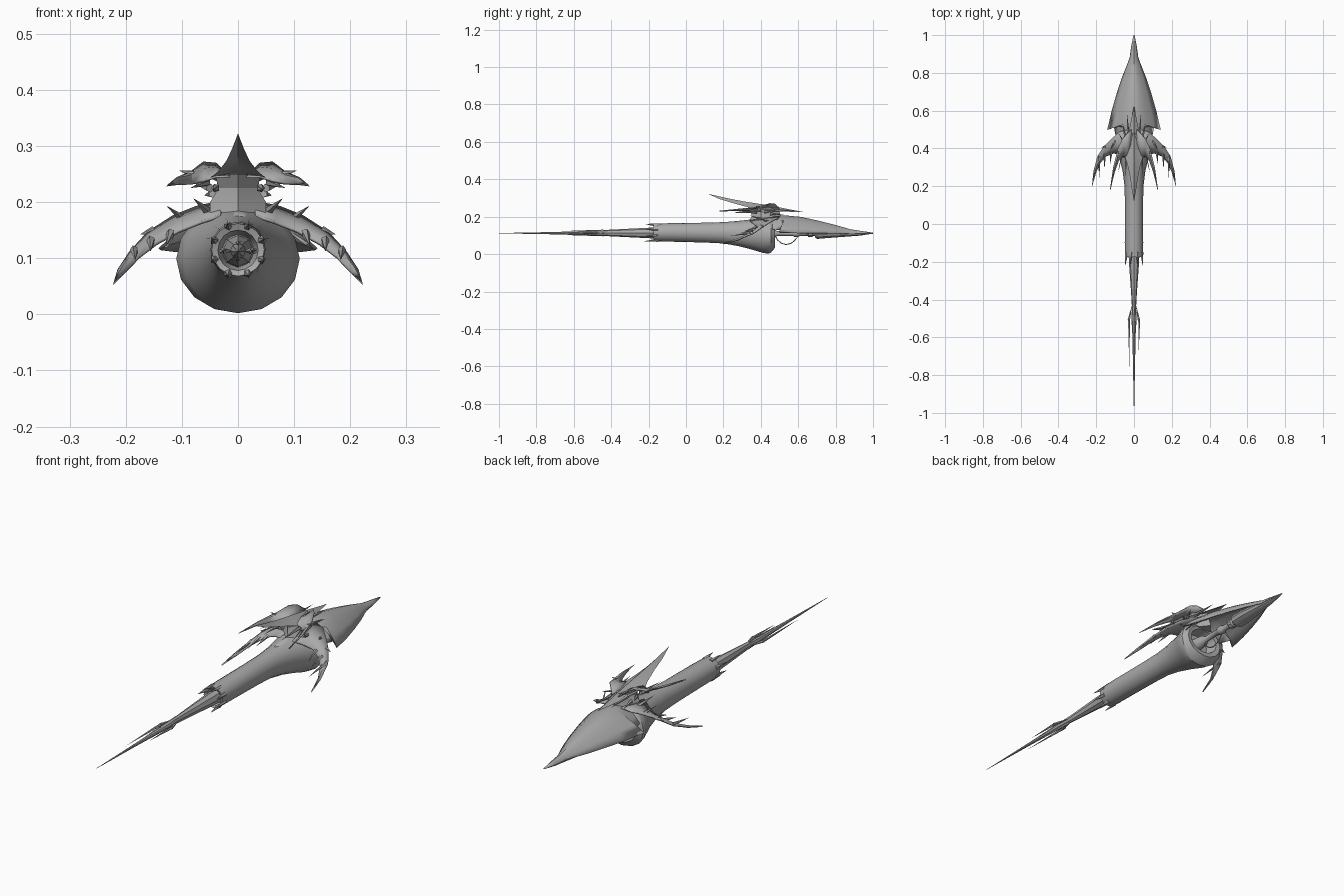
import bpy, bmesh, math
from mathutils import Vector

metal = bpy.data.materials.new("dull grey metal")
metal.diffuse_color = (0.4, 0.4, 0.4, 1)
parts = []


def finish(name, bm, mirror=False, thick=0):
    bmesh.ops.remove_doubles(bm, verts=bm.verts, dist=0.00005)
    bmesh.ops.recalc_face_normals(bm, faces=bm.faces)
    me = bpy.data.meshes.new(name)
    bm.to_mesh(me)
    bm.free()
    me.materials.append(metal)
    ob = bpy.data.objects.new(name, me)
    bpy.context.collection.objects.link(ob)
    if thick:
        so = ob.modifiers.new("thickness", 'SOLIDIFY')
        so.thickness = thick
        so.offset = 0
    if mirror:
        ob.modifiers.new("mirror", 'MIRROR')
    parts.append(ob)
    return ob


def bridge(bm, rows, closed):
    """Join rows of points with quads."""
    vs = [[bm.verts.new(p) for p in r] for r in rows]
    n = len(rows[0])
    for a, b in zip(vs, vs[1:]):
        for i in range(n if closed else n - 1):
            j = (i + 1) % n
            bm.faces.new((a[i], a[j], b[j], b[i]))
    if closed:
        bm.faces.new(vs[0])
        bm.faces.new(vs[-1][::-1])


def lathe(name, rings, n=16):
    """Rings of (y, half width, half height, centre z) along y."""
    bm = bmesh.new()
    ang = [2 * math.pi * i / n for i in range(n)]
    bridge(bm, [[(rx * math.cos(a), y, zc + rz * math.sin(a)) for a in ang]
                for y, rx, rz, zc in rings], True)
    return finish(name, bm)


def blade(name, rear, front, ridge=0.006, thick=0.006):
    """Curved blade between two edges with a raised centre line."""
    bm = bmesh.new()
    rows = []
    for a, b in zip(rear, front):
        a, b = Vector(a), Vector(b)
        m = (a + b) / 2 + Vector((0, 0, ridge if (a - b).length > 0.001 else 0))
        rows.append([a, m, b])
    bridge(bm, rows, False)
    return finish(name, bm, True, thick)


def spikes(name, items, mirror=True, n=5):
    """Several thin cones of (base, tip, radius)."""
    bm = bmesh.new()
    for base, tip, r in items:
        base, tip = Vector(base), Vector(tip)
        q = (tip - base).to_track_quat('Z', 'Y')
        ring = [bm.verts.new(base + q @ Vector((r * math.cos(k * math.tau / n),
                r * math.sin(k * math.tau / n), 0))) for k in range(n)]
        top = bm.verts.new(tip)
        bm.faces.new(ring[::-1])
        for k in range(n):
            bm.faces.new((ring[k], ring[(k + 1) % n], top))
    return finish(name, bm, mirror)


# Main barrel flaring into a bell, with a recessed back
lathe("barrel_bell", [
    (-0.13, .028, .028, .114), (-0.17, .036, .036, .114), (-0.175, .047, .047, .115),
    (-0.1, .049, .049, .116), (0.1, .048, .053, .115), (0.2, .05, .057, .114),
    (0.28, .06, .067, .110), (0.35, .077, .08, .105), (0.41, .098, .092, .099),
    (0.44, .11, .097, .099), (0.455, .109, .092, .101), (0.475, .09, .072, .105),
    (0.472, .07, .055, .108), (0.42, .06, .046, .11)], 16)

# Teeth around the barrel mouth
teeth = []
for k in range(8):
    a = math.tau * k / 8 + math.pi / 8
    c, s = math.cos(a), math.sin(a)
    teeth.append(((.043 * c, -.15, .115 + .043 * s), (.05 * c, -.222, .115 + .05 * s), .010))
spikes("barrel_teeth", teeth, False)

# Long needle shaft and its prongs
lathe("needle_shaft", [
    (-0.12, .03, .03, .113), (-0.2, .027, .028, .113), (-0.3, .02, .023, .113),
    (-0.4, .013, .018, .113), (-0.45, .011, .015, .113), (-0.5, .014, .014, .113),
    (-0.58, .009, .010, .112), (-0.72, .006, .006, .112), (-0.88, .003, .003, .112),
    (-1.0, .0006, .0006, .112)], 8)
pr = []
for side, end in ((-1, -0.76), (1, -0.67)):
    pr += [((side * .027, -.5, .113), (side * .025, end, .113), .006),
           ((side * .027, -.51, .113), (side * .008, -.42, .113), .007)]
for dz in (-1, 1):
    pr.append(((0, -.44, .113 + dz * .013), (0, -.64, .113 + dz * .011), .005))
spikes("needle_prongs", pr, False)

# Pointed rear hood: (ridge y, edge y, half width, ridge z, edge z)
bm = bmesh.new()
rows = []
for yr, ye, w, zt, ze in [
        (.24, .27, .045, .171, .135), (.36, .38, .075, .184, .135),
        (.46, .48, .098, .199, .132), (.51, .522, .108, .204, .128),
        (.535, .498, .14, .204, .116), (.61, .60, .116, .197, .113),
        (.7, .69, .090, .178, .112), (.78, .775, .062, .158, .111),
        (.85, .845, .034, .139, .110), (.88, .88, .021, .130, .108),
        (.94, .94, .013, .121, .109), (1.0, 1.0, .001, .112, .110)]:
    row = []
    for i in range(-4, 5):
        t = i / 4
        k = abs(t) ** 1.7
        row.append((w * t, yr + (ye - yr) * k, zt + (ze - zt) * k))
    rows.append(row)
bridge(bm, rows, False)
finish("rear_hood", bm, thick=.005)

# Cone beneath the hood, grip rod and collars
lathe("tail_cone", [
    (.69, .02, .018, .108), (.70, .037, .027, .107), (.76, .036, .024, .109),
    (.85, .025, .018, .110), (.90, .018, .014, .110), (.93, .014, .012, .110),
    (.99, .003, .003, .111)], 10)
lathe("grip_rod", [
    (.41, .03, .03, .11), (.47, .024, .024, .11), (.49, .013, .013, .11),
    (.57, .013, .013, .11), (.58, .019, .019, .11), (.60, .019, .019, .11),
    (.61, .013, .013, .11), (.65, .013, .013, .11), (.655, .022, .02, .11),
    (.675, .022, .02, .11), (.68, .015, .015, .11), (.71, .015, .015, .11)], 10)

# Thin guard loop below the grip
cu = bpy.data.curves.new("trigger_guard", 'CURVE')
cu.dimensions = '3D'
cu.bevel_depth = .0028
cu.bevel_resolution = 1
sp = cu.splines.new('POLY')
gp = [(.475, .10), (.49, .075), (.51, .058), (.535, .051), (.56, .057),
      (.58, .072), (.595, .09), (.595, .105)]
sp.points.add(len(gp) - 1)
for p, (y, z) in zip(sp.points, gp):
    p.co = (0, y, z, 1)
cu.materials.append(metal)
bpy.context.collection.objects.link(bpy.data.objects.new("trigger_guard", cu))

# Large lower wings sweeping out, down and forward
blade("lower_wing",
      [(.03, .50, .200), (.075, .49, .190), (.115, .455, .174), (.16, .41, .145),
       (.192, .36, .110), (.213, .28, .078), (.222, .20, .055)],
      [(.03, .34, .176), (.065, .36, .164), (.105, .375, .148), (.145, .36, .126),
       (.175, .33, .102), (.200, .28, .075), (.222, .20, .055)])
spikes("lower_wing_spines", [
    ((.185, .36, .115), (.183, .235, .097), .008),
    ((.155, .37, .132), (.156, .29, .112), .008),
    ((.12, .38, .145), (.128, .31, .122), .008),
    ((.10, .44, .172), (.128, .385, .194), .007),
    ((.05, .42, .18), (.08, .34, .207), .010),
    ((.15, .41, .15), (.175, .405, .142), .008)])

# Upper side fins
blade("upper_fin",
      [(.015, .50, .245), (.04, .475, .268), (.062, .45, .270), (.085, .40, .252),
       (.11, .30, .242), (.126, .18, .230)],
      [(.015, .34, .245), (.04, .355, .245), (.06, .36, .238), (.082, .335, .233),
       (.105, .27, .232), (.126, .18, .230)], .004, .005)
spikes("upper_fin_spines", [
    ((.03, .46, .235), (.036, .58, .232), .009),
    ((.05, .42, .225), (.08, .48, .235), .008),
    ((.045, .45, .215), (.06, .53, .212), .008),
    ((.055, .40, .235), (.085, .27, .225), .007),
    ((.08, .38, .25), (.104, .375, .256), .007),
    ((.04, .38, .225), (.045, .24, .222), .008)])

# Central crest: (y, half width, ridge z, edge z)
bm = bmesh.new()
rows = []
for y, w, zt, ze in [
        (.12, .0005, .322, .321), (.18, .011, .308, .294), (.25, .021, .293, .273),
        (.32, .036, .280, .254), (.36, .05, .274, .243), (.43, .040, .262, .238),
        (.5, .025, .250, .230), (.56, .013, .238, .226), (.625, .0005, .226, .225)]:
    rows.append([(-w, y, ze), (-w * .45, y, (zt + ze) / 2), (0, y, zt),
                 (w * .45, y, (zt + ze) / 2), (w, y, ze), (0, y, (ze * .6 + zt * .4))])
bridge(bm, rows, True)
finish("centre_crest", bm)

# Pedestal joining crest and body, with struts
bm = bmesh.new()
rows = []
for z, w, y0, y1 in [(.165, .05, .35, .50), (.20, .05, .37, .49),
                     (.225, .034, .37, .48), (.25, .042, .36, .47)]:
    rows.append([(0, y0 - .02, z), (w, y0 + .03, z), (w * .8, y1 - .03, z), (0, y1 + .02, z),
                 (-w * .8, y1 - .03, z), (-w, y0 + .03, z)])
bridge(bm, rows, True)
finish("crest_pedestal", bm)

# Smooth shading with hard edges kept
for ob in parts:
    bpy.ops.object.select_all(action='DESELECT')
    ob.select_set(True)
    bpy.context.view_layer.objects.active = ob
    bpy.ops.object.shade_smooth_by_angle(angle=math.radians(32))
